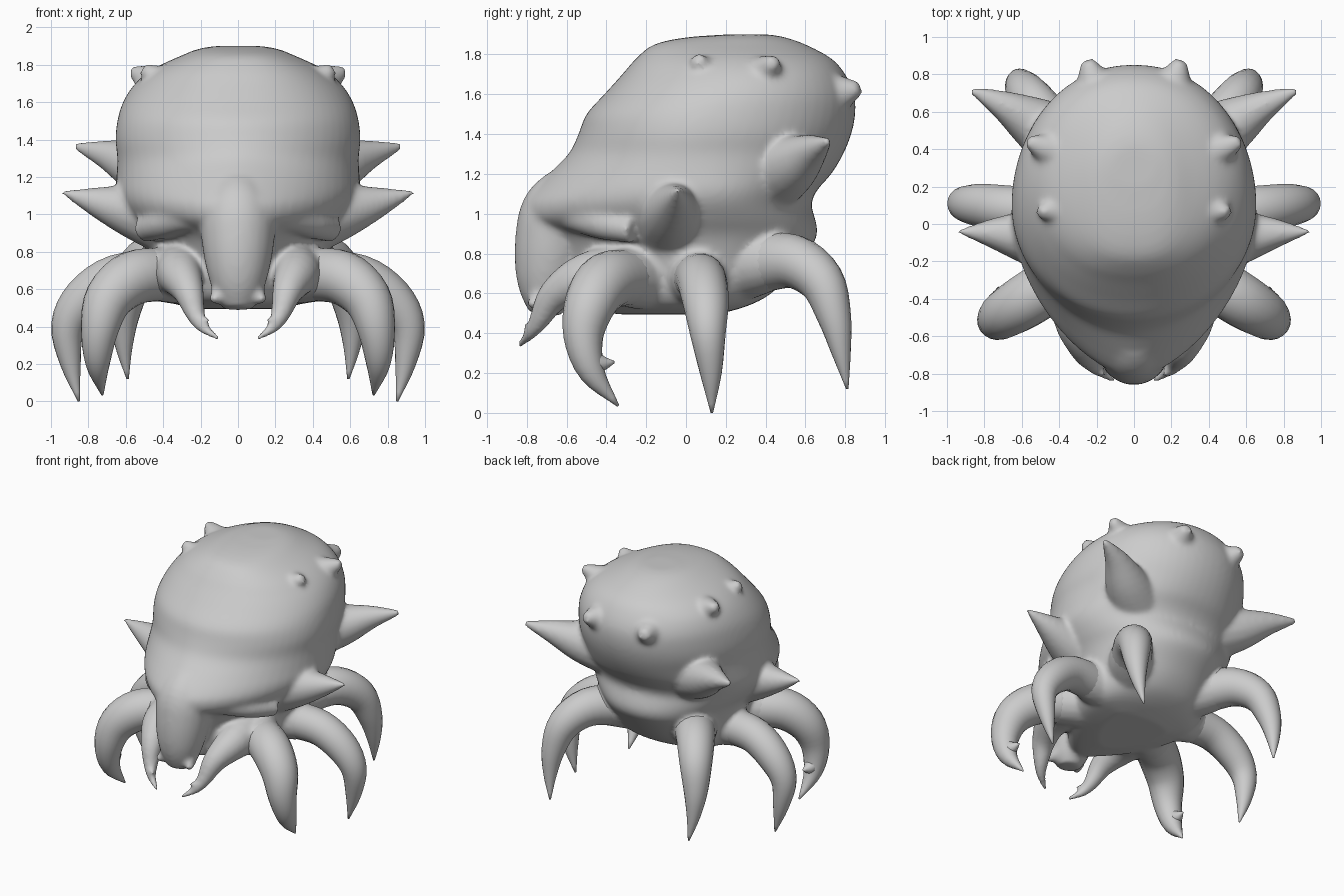
import bpy, bmesh, math
from mathutils import Vector

skin = bpy.data.materials.new("grey_skin")
skin.diffuse_color = (0.6, 0.6, 0.6, 1)


def spline(pts, steps=4):
    """Catmull-Rom smoothing of rows of numbers."""
    p = [Vector(q) for q in pts]
    p = [2 * p[0] - p[1]] + p + [2 * p[-1] - p[-2]]
    out = []
    for i in range(1, len(p) - 2):
        a, b, c, d = p[i - 1:i + 3]
        for s in range(steps):
            t = s / steps
            out.append(0.5 * (2 * b + (c - a) * t + (2 * a - 5 * b + 4 * c - d) * t * t
                              + (3 * b - a - 3 * c + d) * t ** 3))
    return out + [p[-2]]


def skin_rings(bm, rings):
    """Join equal rings of points into a closed surface."""
    vs = [[bm.verts.new(c) for c in r] for r in rings]
    n = len(vs[0])
    for a, b in zip(vs, vs[1:]):
        for i in range(n):
            j = (i + 1) % n
            bm.faces.new((a[i], a[j], b[j], b[i]))
    bm.faces.new(vs[0][::-1])
    bm.faces.new(vs[-1])


def horn(bm, pts, side=1, n=16):
    """Tapered curved tube of (x, y, z, radius) points; side -1 mirrors it across x."""
    path = spline([(x * side, y, z, r) for x, y, z, r in pts])
    rings, normal = [], None
    for i, q in enumerate(path):
        c = q.xyz
        d = (path[min(i + 1, len(path) - 1)].xyz - path[max(i - 1, 0)].xyz).normalized()
        if normal is None:
            normal = d.orthogonal()
        normal = (normal - d * normal.dot(d)).normalized()
        bi = d.cross(normal)
        r = max(q[3], 0.004)
        rings.append([c + r * (normal * math.cos(k * math.tau / n) + bi * math.sin(k * math.tau / n))
                      for k in range(n)])
    skin_rings(bm, rings)


def finish(bm, name):
    bmesh.ops.recalc_face_normals(bm, faces=bm.faces)
    for f in bm.faces:
        f.smooth = True
    me = bpy.data.meshes.new(name)
    bm.to_mesh(me)
    bm.free()
    me.materials.append(skin)
    ob = bpy.data.objects.new(name, me)
    bpy.context.collection.objects.link(ob)
    return ob


# Shell and head: egg-shaped slices (z, front y, back y, half width, front pointedness)
slices = [
    (0.495, -0.34, 0.16, 0.22, 1.3), (0.53, -0.58, 0.29, 0.37, 1.7), (0.58, -0.68, 0.40, 0.43, 2.1),
    (0.65, -0.72, 0.48, 0.46, 2.4), (0.75, -0.75, 0.56, 0.48, 2.4),
    (0.85, -0.77, 0.64, 0.51, 2.1), (0.91, -0.79, 0.66, 0.54, 1.8),
    (0.97, -0.82, 0.65, 0.585, 1.35), (1.05, -0.82, 0.63, 0.635, 1.3),
    (1.12, -0.77, 0.66, 0.655, 1.3), (1.20, -0.69, 0.73, 0.65, 1.25),
    (1.30, -0.59, 0.79, 0.645, 1.15), (1.40, -0.54, 0.83, 0.655, 1.05),
    (1.50, -0.50, 0.85, 0.645, 1.0), (1.60, -0.41, 0.845, 0.615, 0.95),
    (1.70, -0.32, 0.80, 0.55, 0.9), (1.78, -0.25, 0.73, 0.45, 0.85),
    (1.85, -0.16, 0.60, 0.30, 0.8), (1.885, 0.0, 0.50, 0.21, 0.85),
    (1.90, 0.2, 0.42, 0.12, 1.0)]
bm = bmesh.new()
rings = []
for z, yf, yb, hw, point in spline(slices, 3):
    t = min(max((z - 1.3) / 0.4, 0), 1)
    ym = 0.08 * (1 - t) + (yf + yb) / 2 * t
    ring = []
    for k in range(64):
        a = k * math.tau / 64
        c, s = math.cos(a), math.sin(a)
        x = math.copysign(abs(c) ** (point if s < 0 else 0.95), c) * hw
        ring.append((x, ym + s * (yb - ym if s > 0 else ym - yf), z))
    rings.append(ring)
skin_rings(bm, rings)

# Blunt snout ridge
horn(bm, [(0, -0.56, 1.12, 0.16), (0, -0.63, 1.0, 0.20), (0, -0.665, 0.86, 0.195),
          (0, -0.69, 0.71, 0.17), (0, -0.70, 0.58, 0.13), (0, -0.71, 0.495, 0.08)], n=24)

for s in (1, -1):
    # Side spikes and rear spikes
    horn(bm, [(0.40, -0.08, 1.00, 0.22), (0.56, -0.07, 1.02, 0.155),
              (0.75, -0.05, 1.065, 0.085), (0.945, -0.04, 1.12, 0.01)], s)
    horn(bm, [(0.34, 0.42, 1.20, 0.20), (0.52, 0.53, 1.25, 0.15),
              (0.69, 0.63, 1.315, 0.085), (0.87, 0.715, 1.365, 0.02)], s)
    # Broad knobs on the shell
    horn(bm, [(0.34, 0.36, 1.63, 0.17), (0.46, 0.40, 1.71, 0.095), (0.57, 0.445, 1.77, 0.03)], s)
    horn(bm, [(0.30, 0.10, 1.62, 0.17), (0.41, 0.08, 1.71, 0.095), (0.51, 0.06, 1.78, 0.03)], s)
    horn(bm, [(0.16, 0.62, 1.56, 0.18), (0.21, 0.75, 1.60, 0.11), (0.25, 0.875, 1.63, 0.035)], s)
    # Brow ridges over the eye sockets
    horn(bm, [(0.12, -0.60, 0.98, 0.07), (0.26, -0.56, 0.985, 0.075), (0.40, -0.42, 0.95, 0.08),
              (0.50, -0.26, 0.92, 0.07)], s)
    # Hips that blend the legs into the belly
    horn(bm, [(0.20, -0.15, 0.68, 0.17), (0.36, -0.27, 0.68, 0.155), (0.50, -0.37, 0.68, 0.135)], s)
    horn(bm, [(0.20, 0.05, 0.68, 0.17), (0.42, 0.06, 0.68, 0.15), (0.56, 0.07, 0.68, 0.115)], s)
    horn(bm, [(0.15, 0.18, 0.72, 0.19), (0.32, 0.35, 0.75, 0.165), (0.43, 0.50, 0.77, 0.13)], s)
    # Cheeks, mandibles and their inner prongs
    horn(bm, [(0.30, -0.28, 0.70, 0.16), (0.31, -0.50, 0.68, 0.125),
              (0.265, -0.66, 0.59, 0.085), (0.225, -0.74, 0.46, 0.052),
              (0.18, -0.79, 0.39, 0.032), (0.10, -0.84, 0.335, 0.014)], s)
    horn(bm, [(0.22, -0.74, 0.46, 0.045), (0.19, -0.78, 0.43, 0.03), (0.155, -0.81, 0.445, 0.012)], s)
    # Snout teeth
    horn(bm, [(0.08, -0.70, 0.60, 0.06), (0.11, -0.75, 0.56, 0.045), (0.14, -0.79, 0.545, 0.02)], s)

body = finish(bm, "shell_and_head")
rm = body.modifiers.new("blend", 'REMESH')
rm.mode = 'VOXEL'
rm.voxel_size = 0.015
rm.use_smooth_shade = True
sm = body.modifiers.new("soften", 'SMOOTH')
sm.factor = 0.5
sm.iterations = 14

# Three pairs of curved clawed legs
legs = {
    "front_leg": [(0.38, -0.28, 0.68, 0.14), (0.56, -0.40, 0.66, 0.145), (0.69, -0.48, 0.55, 0.13),
                  (0.74, -0.515, 0.38, 0.10), (0.75, -0.47, 0.20, 0.065), (0.725, -0.34, 0.035, 0.006)],
    "middle_leg": [(0.42, 0.06, 0.68, 0.13), (0.65, 0.08, 0.66, 0.125), (0.82, 0.10, 0.55, 0.115),
                   (0.91, 0.11, 0.40, 0.09), (0.895, 0.125, 0.20, 0.055), (0.85, 0.13, 0.0, 0.006)],
    "back_leg": [(0.32, 0.35, 0.75, 0.15), (0.46, 0.54, 0.76, 0.135), (0.56, 0.68, 0.66, 0.115),
                 (0.605, 0.745, 0.48, 0.085), (0.61, 0.78, 0.30, 0.048), (0.59, 0.81, 0.12, 0.006)],
}
for name, pts in legs.items():
    for s, label in ((1, "right_"), (-1, "left_")):
        bm = bmesh.new()
        horn(bm, pts, s, 20)
        if name == "front_leg":  # inner spur of the pincer
            horn(bm, [(0.75, -0.50, 0.28, 0.065), (0.75, -0.43, 0.25, 0.045),
                      (0.745, -0.36, 0.255, 0.006)], s)
        finish(bm, label + name)
